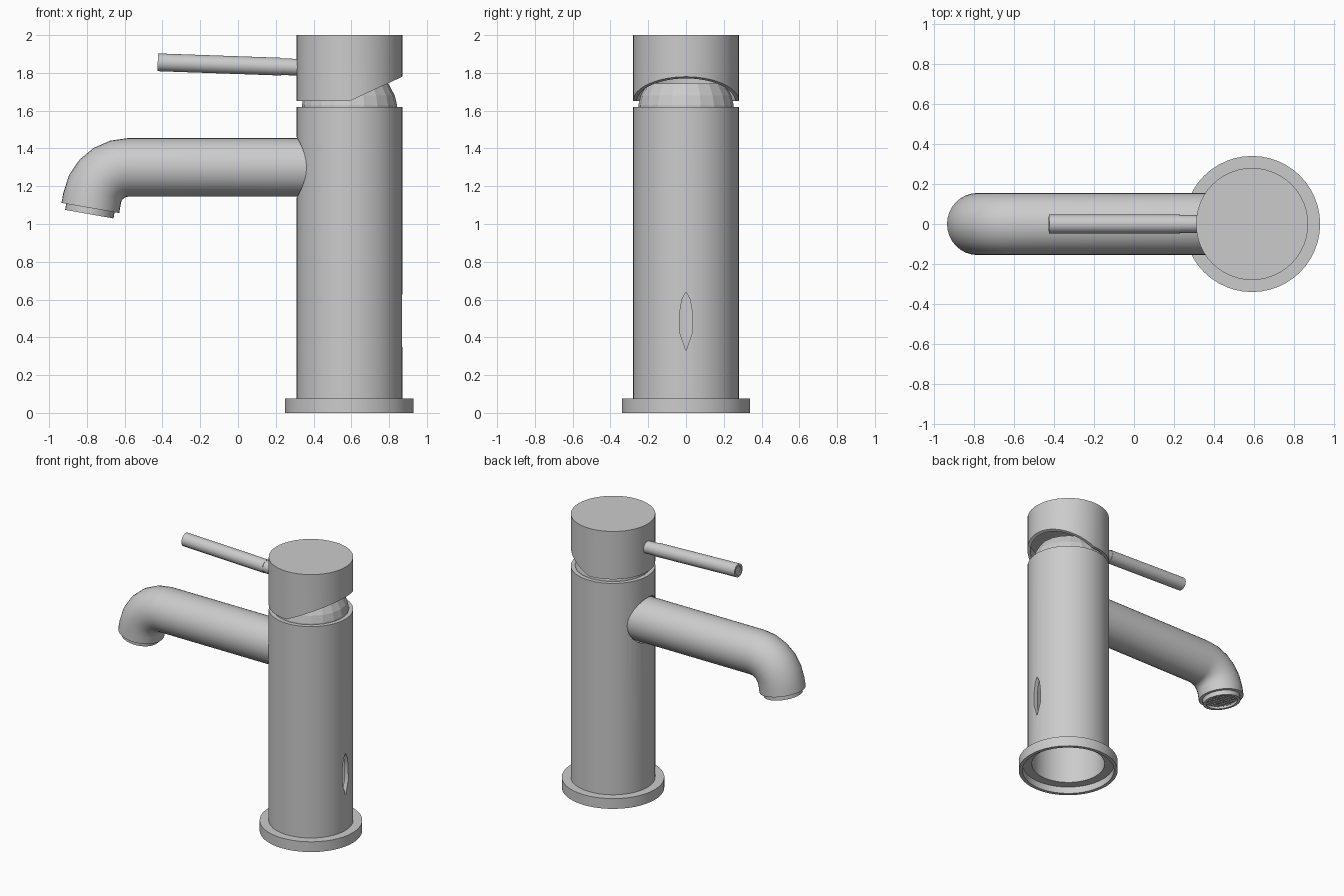
import bpy, bmesh, math
from mathutils import Vector, Matrix

cube = bpy.data.objects.get("Cube")
if cube:
    bpy.data.objects.remove(cube, do_unlink=True)

metal = bpy.data.materials.new("brushed grey metal")
metal.use_nodes = True
GREY = (0.6, 0.6, 0.6, 1)
metal.diffuse_color = GREY
metal.node_tree.nodes["Principled BSDF"].inputs["Base Color"].default_value = GREY

CX = 0.59  # column axis


def finish(name, bm):
    bmesh.ops.remove_doubles(bm, verts=bm.verts, dist=1e-5)
    bmesh.ops.recalc_face_normals(bm, faces=bm.faces)
    mesh = bpy.data.meshes.new(name)
    bm.to_mesh(mesh)
    bm.free()
    mesh.materials.append(metal)
    ob = bpy.data.objects.new(name, mesh)
    bpy.context.collection.objects.link(ob)
    return ob


def select(ob):
    bpy.ops.object.select_all(action='DESELECT')
    ob.select_set(True)
    bpy.context.view_layer.objects.active = ob


def smooth(ob, angle=30):
    select(ob)
    bpy.ops.object.shade_smooth_by_angle(angle=math.radians(angle))


def bridge(bm, a, b):
    n = len(a)
    for i in range(n):
        j = (i + 1) % n
        quad = list(dict.fromkeys((a[i], a[j], b[j], b[i])))
        if len(quad) > 2:
            bm.faces.new(quad)


def revolve(name, profile, origin=(CX, 0, 0), axis=(0, 0, 1), n=48, closed=False):
    """Turn (radius, height) points about an axis."""
    bm = bmesh.new()
    m = Matrix.Translation(origin) @ Vector(axis).to_track_quat('Z', 'Y').to_matrix().to_4x4()
    rings = []
    for r, h in profile:
        if r == 0:
            rings.append([bm.verts.new(m @ Vector((0, 0, h)))] * n)
        else:
            rings.append([bm.verts.new(m @ Vector((r * math.cos(t), r * math.sin(t), h)))
                          for t in (2 * math.pi * i / n for i in range(n))])
    pairs = list(zip(rings, rings[1:]))
    if closed:
        pairs.append((rings[-1], rings[0]))
    for a, b in pairs:
        bridge(bm, a, b)
    return finish(name, bm)


def prism(name, points, vec):
    """Extrude a flat outline along a vector."""
    bm = bmesh.new()
    face = bm.faces.new([bm.verts.new(p) for p in points])
    res = bmesh.ops.extrude_face_region(bm, geom=[face], use_keep_orig=True)
    moved = [v for v in res["geom"] if isinstance(v, bmesh.types.BMVert)]
    bmesh.ops.translate(bm, verts=moved, vec=vec)
    return finish(name, bm)


def cut(ob, cutter):
    cutter.hide_render = True
    select(ob)
    mod = ob.modifiers.new("cut", 'BOOLEAN')
    mod.operation = 'DIFFERENCE'
    mod.solver = 'EXACT'
    mod.object = cutter
    bpy.ops.object.modifier_apply(modifier=mod.name)
    bpy.data.objects.remove(cutter, do_unlink=True)


# Base flange, hollow underneath
flange = revolve("base_flange", [(0.34, 0), (0.34, 0.075), (0.27, 0.075), (0.27, 0.05),
                                 (0.315, 0.05), (0.315, 0)], closed=True)
smooth(flange)

# Hollow column with a spout opening and a pointed slot on its left side
body = revolve("body_column", [(0.28, 0.05), (0.28, 1.62), (0.25, 1.62), (0.25, 0.05)], closed=True)
cut(body, revolve("spout_cutter", [(0, 0), (0.162, 0), (0.162, 0.3), (0, 0.3)],
                  (0.2, 0, 1.30), (1, 0, 0)))
slot = [(0, 0.33), (0.035, 0.43), (0.033, 0.53), (0.022, 0.60), (0, 0.64),
        (-0.022, 0.60), (-0.033, 0.53), (-0.035, 0.43)]
cut(body, prism("slot_cutter", [(0.75, y, z) for y, z in slot], (0.25, 0, 0)))
smooth(body)

# Faceted cartridge dome between column and cap
revolve("cartridge_dome", [(0, 1.54), (0.252, 1.54), (0.252, 1.63), (0.24, 1.68),
                           (0.205, 1.745), (0, 1.745)], n=20)

# Hollow cap, its rim sloping up on the left side
cap = revolve("handle_cap", [(0, 2.0), (0.28, 2.0), (0.28, 1.65), (0.26, 1.65),
                             (0.26, 1.80), (0, 1.80)])
wedge = [(0.568, 1.64), (0.95, 1.817), (0.95, 1.6), (0.568, 1.6)]
cut(cap, prism("rim_cutter", [(x, -0.5, z) for x, z in wedge], (0, 1, 0)))
smooth(cap)

# Lever rod with a dimpled tip, and a slim collar where it meets the cap
tip, root = Vector((-0.425, 0, 1.856)), Vector((0.34, 0, 1.829))
direction = (root - tip).normalized()
smooth(revolve("lever_rod", [(0, 0.008), (0.032, 0.008), (0.032, 0), (0.047, 0),
                             (0.047, 0.655), (0, 0.655)], tip, direction, 24))
smooth(revolve("lever_collar", [(0, 0.64), (0.044, 0.64), (0.044, 0.77), (0, 0.77)],
               tip, direction, 24))

# Spout: straight tube, then a bend of 80 degrees
BX, BZ, R, TUBE = -0.58, 1.105, 0.195, 0.155
stations = [((0.40, 1.30), 0)]
for k in range(6):
    a = math.radians(80) * k / 5
    stations.append(((BX - R * math.sin(a), BZ + R * math.cos(a)), a))
end_a = math.radians(80)
down = Vector((-math.cos(end_a), 0, -math.sin(end_a)))
bend_end = Vector((stations[-1][0][0], 0, stations[-1][0][1]))
outlet = bend_end + down * 0.055
stations.append(((outlet.x, outlet.z), end_a))
bm = bmesh.new()
rings = []
for (x, z), a in stations:
    out = Vector((-math.sin(a), 0, math.cos(a)))
    rings.append([bm.verts.new(Vector((x, 0, z)) + TUBE * (out * math.cos(t) + Vector((0, math.sin(t), 0))))
                  for t in (2 * math.pi * i / 32 for i in range(32))])
for r0, r1 in zip(rings, rings[1:]):
    bridge(bm, r0, r1)
for ring in (rings[0], rings[-1]):
    bm.faces.new(ring)
smooth(finish("spout", bm))

# Aerator ring and its recessed grid
smooth(revolve("aerator_ring", [(0.13, -0.01), (0.13, 0.033), (0.108, 0.033), (0.108, -0.01)],
               outlet, down, 32, closed=True))
bm = bmesh.new()
frame = Matrix.Translation(outlet + down * 0.012) @ down.to_track_quat('Z', 'Y').to_matrix().to_4x4()
for i in range(-4, 5):
    off = i * 0.023
    length = 2 * math.sqrt(0.109 ** 2 - off ** 2)
    for size, pos in (((length, 0.008, 0.008), (0, off, 0)), ((0.008, length, 0.008), (off, 0, 0.003))):
        bmesh.ops.create_cube(bm, size=1, matrix=frame @ Matrix.Translation(pos) @ Matrix.Diagonal((*size, 1)))
finish("aerator_grid", bm)
